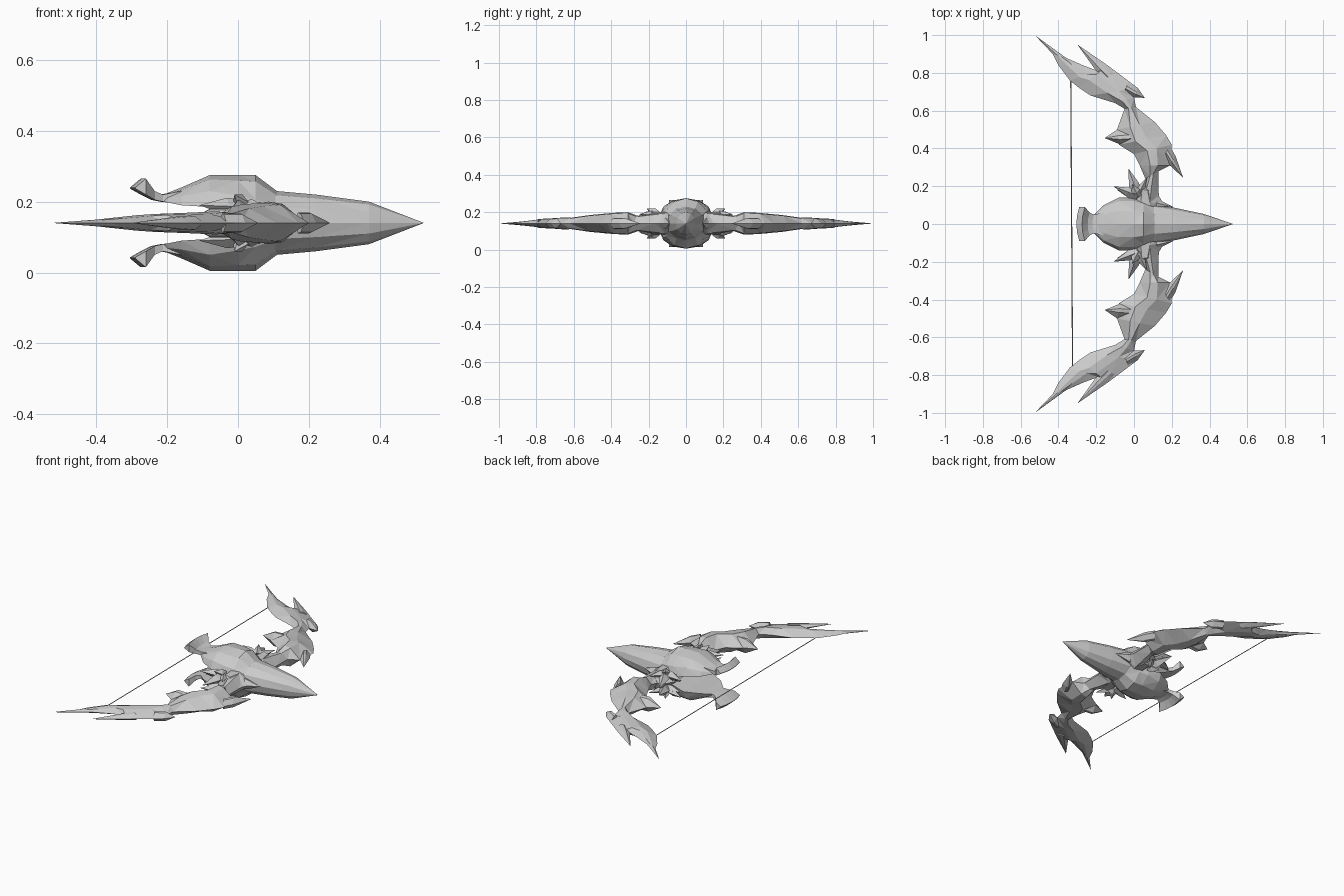
import bpy, bmesh
from math import cos, sin, pi
from mathutils import Vector

MIDDLE = Vector((0, 0, .14))  # centre of the symmetry plane

cube = bpy.data.objects.get("Cube")
if cube:
    bpy.data.objects.remove(cube, do_unlink=True)

grey = bpy.data.materials.new("stone_grey")
grey.use_nodes = True
grey.diffuse_color = (.6, .6, .6, 1)
shader = grey.node_tree.nodes["Principled BSDF"]
shader.inputs["Base Color"].default_value = grey.diffuse_color


def loft(name, rings, mirror_y=False, mirror_z=False):
    """Skin a list of equal point rings, cap the ends and mirror the part."""
    bm = bmesh.new()
    loops = [[bm.verts.new(point) for point in ring] for ring in rings]
    for first, second in zip(loops, loops[1:]):
        for i in range(len(first)):
            bm.faces.new((first[i - 1], first[i], second[i], second[i - 1]))
    bm.faces.new(loops[0])
    bm.faces.new(loops[-1])
    bmesh.ops.remove_doubles(bm, verts=bm.verts, dist=.0005)
    bmesh.ops.triangulate(bm, faces=bm.faces)
    bmesh.ops.recalc_face_normals(bm, faces=bm.faces)
    mesh = bpy.data.meshes.new(name)
    bm.to_mesh(mesh)
    bm.free()
    mesh.materials.append(grey)
    part = bpy.data.objects.new(name, mesh)
    bpy.context.collection.objects.link(part)
    part.location = MIDDLE
    if mirror_y or mirror_z:
        modifier = part.modifiers.new("mirror", 'MIRROR')
        modifier.use_axis = (False, mirror_y, mirror_z)
        modifier.use_mirror_merge = False
    return part


def flat(x, y):
    return Vector((x, y, 0))


def blade_ring(inner, outer):
    """Sharp-edged section that thins toward the limb tip and narrow places."""
    width = (outer - inner).length
    height = min(.06, .09 * (1 - inner.y), width / 2)
    rise = Vector((0, 0, height))
    near, far = inner.lerp(outer, .35), inner.lerp(outer, .6)
    return [inner, near + rise, far + rise * .9,
            outer, far - rise * .9, near - rise]


def blade(name, sections):
    loft(name, [blade_ring(inner, outer) for inner, outer in sections],
         mirror_y=True)


def barb(name, inner, outer, tip):
    """Pointed plate whose base is sunk into the part that carries it."""
    sink = (inner.lerp(outer, .5) - tip).normalized() * .06
    blade(name, [(inner + sink, outer + sink), (inner, outer), (tip, tip)])


def claw(name, base, tip, radius):
    """Four-sided spike repeated on both sides, above and below."""
    side = (tip - base).cross(MIDDLE).normalized() * radius
    up = (tip - base).cross(side).normalized() * radius
    rings = [[base.lerp(tip, step) + corner * size
              for corner in (side, up, -side, -up)]
             for step, size in ((0, .7), (.4, .8), (1, 0))]
    loft(name, rings, mirror_y=True, mirror_z=True)


def arch(x, width, low, top):
    """Half-round section standing on a flat base."""
    angles = [pi * step / 6 for step in range(7)]
    return [Vector((x, width * cos(a), low + (top - low) * sin(a)))
            for a in angles]


def fin_ring(x, width, low, top):
    """Thin section whose sides sweep forward."""
    across = [-1, -.5, 0, .5, 1]
    upper = [Vector((x + width * s * s / 6, width * s, top)) for s in across]
    lower = [Vector((p.x, p.y, low)) for p in reversed(upper)]
    return upper + lower


# Curved limbs, from root to tip
limb_tip = flat(-.525, 1)
blade("limb", [
    (flat(0, .1), flat(.14, .1)),
    (flat(.03, .19), flat(.13, .17)),
    (flat(.06, .24), flat(.13, .28)),
    (flat(.03, .31), flat(.19, .31)),
    (flat(0, .37), flat(.2, .42)),
    (flat(-.08, .42), flat(.17, .47)),
    (flat(-.09, .5), flat(.11, .54)),
    (flat(-.05, .61), flat(.01, .62)),
    (flat(-.1, .64), flat(0, .67)),
    (flat(-.23, .68), flat(.02, .72)),
    (flat(-.29, .72), flat(-.14, .84)),
    (flat(-.34, .76), flat(-.19, .81)),
    (flat(-.4, .84), flat(-.27, .84)),
    (flat(-.43, .9), flat(-.36, .88)),
    (limb_tip, limb_tip)])

# Barbs along the limbs
barb("inner_barb", flat(-.07, .42), flat(-.09, .5), flat(-.155, .455))
barb("outer_barb", flat(.19, .31), flat(.22, .36), flat(.26, .245))
barb("shoulder_barb", flat(0, .67), flat(.02, .72), flat(.057, .668))
barb("tip_barb", flat(-.2, .81), flat(-.14, .84), flat(-.3, .95))
barb("root_barb", flat(.13, .13), flat(.12, .07), flat(.21, .09))

# Collar joining the limbs to the body
blade("collar", [(flat(-.02, 0), flat(.14, 0)),
                 (flat(-.03, .13), flat(.16, .1)),
                 (flat(0, .19), flat(.12, .17)),
                 (flat(.04, .21), flat(.1, .2))])

# Claws clasping the collar
clasp = Vector((.02, .15, .045))
for name, tip, radius in [
        ("long_claw", Vector((-.03, .295, .02)), .035),
        ("back_claw", Vector((-.11, .2, .05)), .03),
        ("low_claw", Vector((-.09, .18, .03)), .03),
        ("top_claw", Vector((-.01, .21, .08)), .03),
        ("front_claw", Vector((.07, .25, .05)), .025)]:
    claw(name, clasp, tip, radius)

# Upper and lower shells of the body
shell = [arch(-.21, .05, .06, .08), arch(-.16, .1, .05, .1),
         arch(-.08, .14, .045, .135), arch(0, .14, .02, .135),
         arch(.05, .125, 0, .135), arch(.11, .1, 0, .09)]
loft("body_shell", shell, mirror_z=True)

# Long pointed beak
beak = [arch(0, .11, 0, .09), arch(.11, .105, 0, .09),
        arch(.22, .085, 0, .08), arch(.37, .053, 0, .06),
        arch(.525, 0, 0, 0)]
loft("beak", beak, mirror_z=True)

# Flared tail fins
fin = [fin_ring(-.17, .06, .055, .09), fin_ring(-.22, .05, .06, .08),
       fin_ring(-.245, .06, .065, .09), fin_ring(-.275, .09, .08, .125),
       fin_ring(-.305, .09, .097, .1)]
loft("tail_fin", fin, mirror_z=True)

# Bow string, a thin square thread
thread = [Vector((x, 0, z)) * .003
          for x, z in ((1, 0), (0, 1), (-1, 0), (0, -1))]
ends = (flat(-.335, .8), flat(-.325, -.8))
loft("string", [[end + corner for corner in thread] for end in ends])
